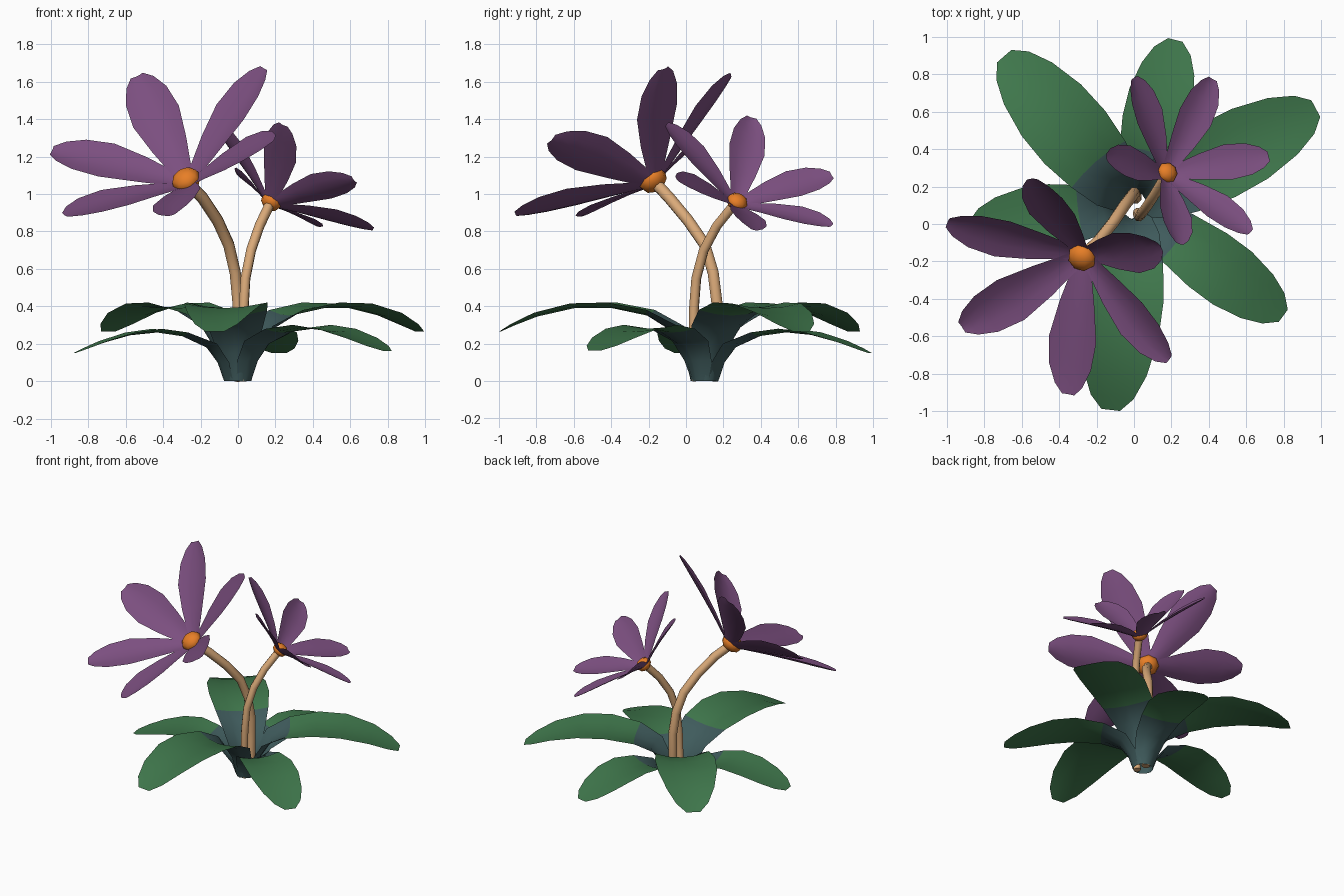
import bpy, bmesh, math
from mathutils import Vector

if "Cube" in bpy.data.objects:
    bpy.data.objects.remove(bpy.data.objects["Cube"])


def material(name, rgb):
    m = bpy.data.materials.new(name)
    m.diffuse_color = (*rgb, 1)
    m.use_nodes = True
    m.node_tree.nodes["Principled BSDF"].inputs["Base Color"].default_value = m.diffuse_color
    return m


GREEN = material("leaf green", (0.05, 0.185, 0.072))
TEAL = material("leaf base teal", (0.05, 0.105, 0.108))
PURPLE = material("petal purple", (0.20, 0.078, 0.215))
ORANGE = material("flower centre orange", (0.80, 0.21, 0.02))
TAN = material("stem tan", (0.70, 0.40, 0.19))


def finish(name, bm, mats):
    me = bpy.data.meshes.new(name)
    bm.to_mesh(me)
    bm.free()
    for m in mats:
        me.materials.append(m)
    for p in me.polygons:
        p.use_smooth = True
    ob = bpy.data.objects.new(name, me)
    bpy.context.collection.objects.link(ob)
    return ob


def sheet(bm, rows, split=0):
    """Skin rows of points; strips from index split on use material 1."""
    grid = [[bm.verts.new(p) for p in row] for row in rows]
    for i in range(len(grid) - 1):
        for j in range(len(grid[i]) - 1):
            f = bm.faces.new((grid[i][j], grid[i + 1][j],
                              grid[i + 1][j + 1], grid[i][j + 1]))
            f.material_index = 0 if i < split or split == 0 else 1


ACROSS = (-1, -0.5, 0, 0.5, 1)
BASE = Vector((0, 0.10, 0))

# Leaf profiles: radius, height, half width, inward curl, edge lift
UPPER = [(0.075, 0, .06, .04, 0), (0.11, .15, .10, .06, 0), (0.19, .275, .15, .06, .02),
         (0.31, .35, .19, .02, .03), (0.50, .39, .215, 0, .03), (0.70, .39, .21, 0, .025),
         (0.90, .345, .17, 0, .02), (1.03, .295, .115, 0, .01), (1.10, .265, .05, 0, 0)]
LOWER = [(0.075, 0, .06, .04, 0), (0.11, .10, .09, .05, 0), (0.17, .18, .12, .04, .02),
         (0.30, .24, .15, .01, .02), (0.45, .26, .175, 0, .02), (0.60, .245, .175, 0, .015),
         (0.75, .205, .145, 0, .01), (0.85, .17, .10, 0, .005), (0.91, .15, .04, 0, 0)]


def leaf(name, profile, azimuth, scale, rise=1):
    a = math.radians(azimuth)
    out = Vector((math.cos(a), math.sin(a), 0))
    side = Vector((-out.y, out.x, 0))
    rows = []
    for r, z, w, curl, lift in profile:
        r = r * scale if r > 0.32 else r
        rows.append([BASE + out * (r - curl * t * t) + side * (w * t)
                     + Vector((0, 0, z * rise + lift * t * t)) for t in ACROSS])
    bm = bmesh.new()
    sheet(bm, rows, split=3)
    finish(name, bm, [TEAL, GREEN])


for i, (az, s) in enumerate([(28, 1.0), (131, 0.96), (263.5, 1.0)]):
    leaf(f"upper_leaf_{i + 1}", UPPER, az, s)
for i, (az, s, rise) in enumerate([(76, 1.0, 1), (188, 0.97, 1), (-36.5, 1.09, 1.08)]):
    leaf(f"lower_leaf_{i + 1}", LOWER, az, s, rise)


# Stems: bevelled smooth curves turned into mesh
def stem(name, points, radius):
    cu = bpy.data.curves.new(name, "CURVE")
    cu.dimensions = "3D"
    cu.bevel_depth = radius
    cu.bevel_resolution = 2
    cu.use_fill_caps = True
    sp = cu.splines.new("POLY")
    sp.points.add(len(points) - 1)
    for p, co in zip(sp.points, points):
        p.co = (*co, 1)
    sp.use_smooth = True
    cu.materials.append(TAN)
    ob = bpy.data.objects.new(name, cu)
    bpy.context.collection.objects.link(ob)


stem("tall_stem", [(0.01, .14, 0), (0, .165, .25), (0, .165, .42), (-.015, .145, .58),
                   (-.05, .10, .73), (-.11, .01, .86), (-.19, -.09, .98), (-.26, -.155, 1.05)], .032)
stem("short_stem", [(0.02, .06, 0), (.025, .04, .2), (.03, .042, .38), (.04, .055, .55),
                    (.07, .095, .70), (.115, .165, .83), (.165, .25, .935)], .027)


# Flowers: six cupped petals from the base to given tips, plus a domed centre
PETAL = [(0, .04), (.15, .062), (.35, .10), (.6, .135), (.8, .12), (.93, .08), (1, .035)]


def flower(name, base, normal, tips, size, disc):
    base, normal = Vector(base), Vector(normal).normalized()
    bm = bmesh.new()
    for tip in tips:
        axis = Vector(tip) - base
        side = normal.cross(axis).normalized()
        up = axis.cross(side).normalized()
        sheet(bm, [[base + axis * f + side * (w * size * t)
                    + up * (.22 * w * size * (t * t - .4) + .015 * math.sin(math.pi * f))
                    for t in ACROSS] for f, w in PETAL])
    finish(name + "_petals", bm, [PURPLE])
    bm = bmesh.new()
    bmesh.ops.create_uvsphere(bm, u_segments=8, v_segments=6, radius=disc)
    bmesh.ops.scale(bm, vec=(1, 1, .75), verts=bm.verts)
    ob = finish(name + "_centre", bm, [ORANGE])
    ob.rotation_mode = "QUATERNION"
    ob.rotation_quaternion = normal.to_track_quat("Z", "Y")
    ob.location = base + normal * disc * .4


flower("large_flower", (-.265, -.16, 1.05), (-.37, -.54, .755),
       [(-.995, .01, 1.23), (-.54, .24, 1.63), (.14, -.12, 1.67),
        (.19, -.72, 1.29), (-.35, -.91, .89), (-.92, -.55, .885)], 1.0, .08)
flower("small_flower", (.165, .265, .94), (.53, .37, .76),
       [(-.145, .35, 1.41), (.24, -.105, 1.37), (.62, -.045, 1.075),
        (.72, .36, .81), (.42, .775, .83), (0, .78, 1.10)], .75, .058)
